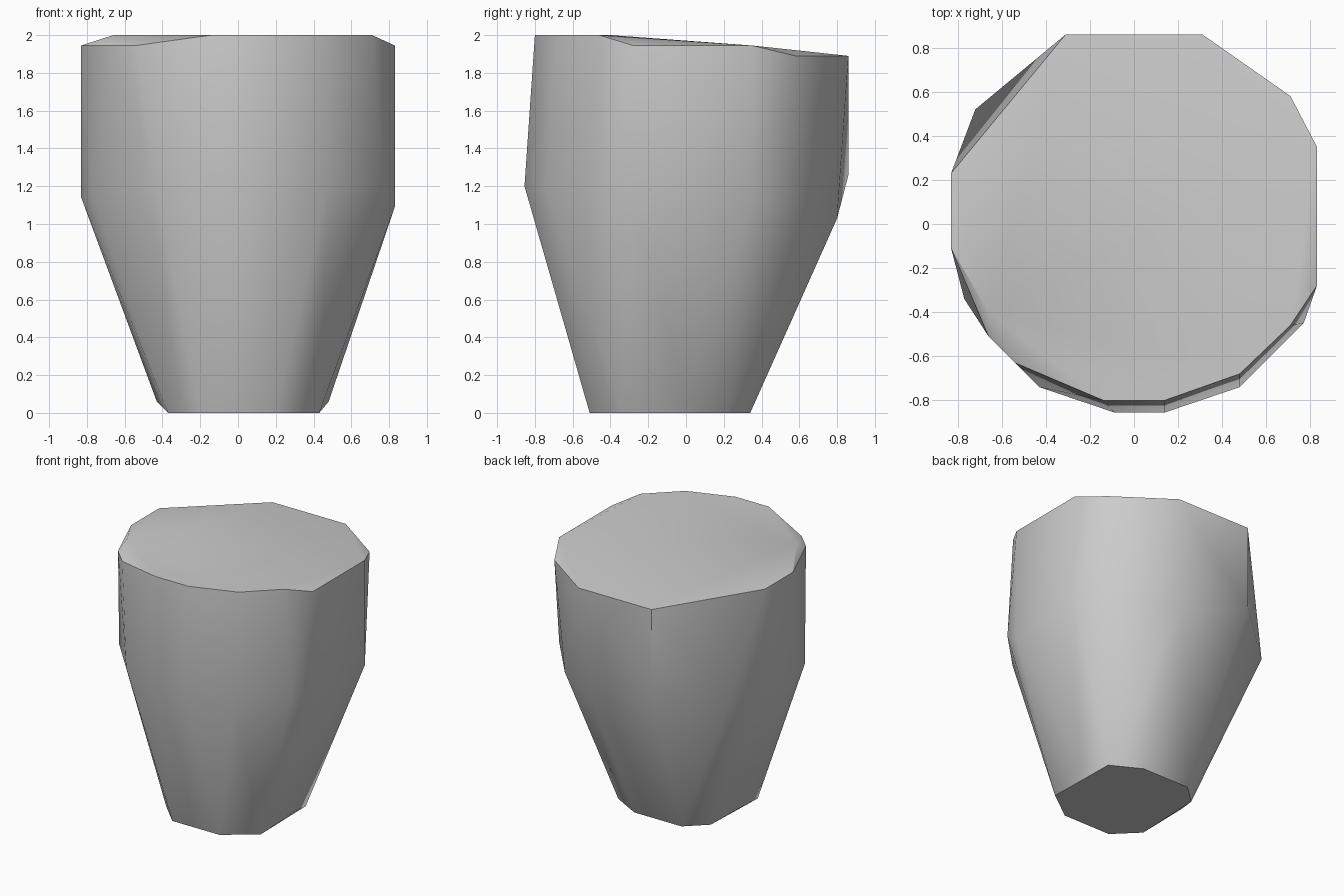
import bpy
import bmesh
import math

# Remove the default object
default_cube = bpy.data.objects.get("Cube")
if default_cube:
    bpy.data.objects.remove(default_cube, do_unlink=True)


def make_material(name, colour):
    material = bpy.data.materials.new(name)
    material.use_nodes = True
    material.diffuse_color = colour
    shader = material.node_tree.nodes["Principled BSDF"]
    shader.inputs["Base Color"].default_value = colour
    return material


# Each outline is a height followed by the plan corners at that height
rim_outlines = [
    (2.0, [(0.71, -0.46), (0.48, -0.68), (0.14, -0.80), (-0.14, -0.80), (-0.66, -0.40)]),
    (1.945, [(0.83, -0.28), (0.83, 0.35), (-0.54, -0.63), (-0.66, -0.51),
             (-0.83, -0.11), (-0.83, 0.23)]),
    (1.89, [(0.71, 0.58), (0.31, 0.86), (-0.31, 0.86)]),
]
shoulder_outlines = [
    (1.26, [(-0.31, 0.86)]),
    (1.2, [(-0.43, -0.74), (-0.09, -0.855), (0.14, -0.855), (0.48, -0.74), (0.77, -0.45)]),
    (1.14, [(0.83, 0.35), (-0.72, 0.52), (-0.83, 0.23), (-0.83, -0.11), (-0.77, -0.34)]),
    (1.09, [(0.83, -0.28), (0.58, 0.64)]),
    (1.03, [(0.24, 0.80)]),
]
foot_outlines = [
    (0.06, [(0.48, 0), (-0.43, 0)]),
    (0.0, [(0.43, -0.34), (0.2, -0.51), (-0.2, -0.51), (-0.37, -0.34),
           (-0.35, 0.2), (-0.2, 0.34), (0.2, 0.34), (0.42, 0.22)]),
]

# Faceted tapered body stretched tightly around the outlines
bm = bmesh.new()
for outlines in (rim_outlines, shoulder_outlines, foot_outlines):
    for height, corners in outlines:
        for x, y in corners:
            bm.verts.new((x, y, height))
hull = bmesh.ops.convex_hull(bm, input=bm.verts[:])
unused = {item for key in ("geom_interior", "geom_unused") for item in hull[key]
          if isinstance(item, bmesh.types.BMVert)}
bmesh.ops.delete(bm, geom=list(unused), context='VERTS')
bmesh.ops.dissolve_limit(bm, angle_limit=math.radians(1), verts=bm.verts[:], edges=bm.edges[:])
bmesh.ops.recalc_face_normals(bm, faces=bm.faces[:])

mesh = bpy.data.meshes.new("tapered_body")
bm.to_mesh(mesh)
bm.free()
mesh.materials.append(make_material("plain grey", (0.6, 0.6, 0.6, 1)))
body = bpy.data.objects.new("tapered_body", mesh)
bpy.context.collection.objects.link(body)

# Soft sides with crisp rim and foot
bpy.context.view_layer.objects.active = body
body.select_set(True)
bpy.ops.object.shade_smooth_by_angle(angle=math.radians(30))
